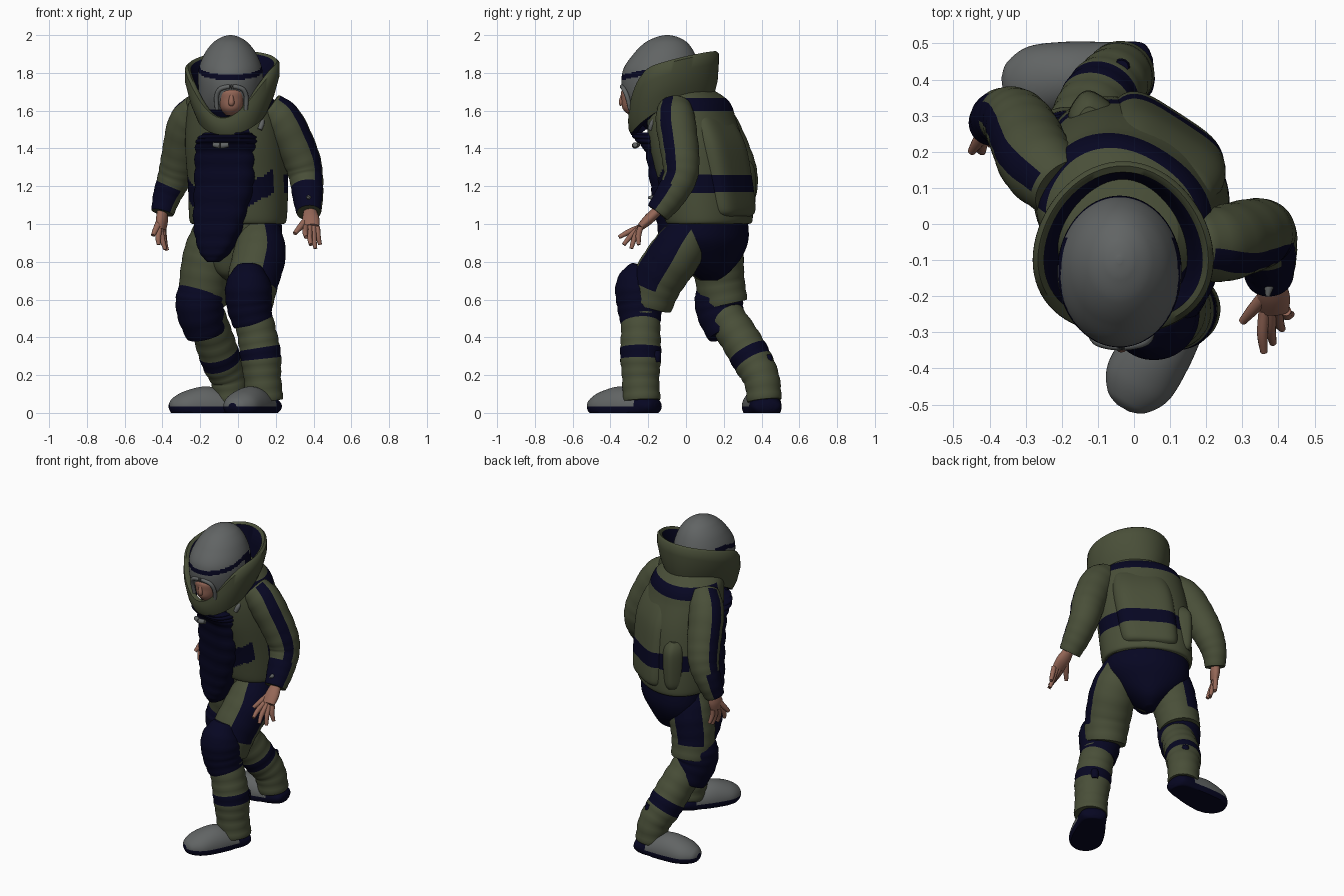
import bpy, bmesh, math
from mathutils import Vector

if "Cube" in bpy.data.objects:
    bpy.data.objects.remove(bpy.data.objects["Cube"], do_unlink=True)

# Materials
OLIVE, NAVY, GRAY, SKIN = range(4)
MATS = []
for label, rgb in (("olive_fabric", (0.067, 0.078, 0.04)), ("navy_fabric", (0.002, 0.002, 0.016)),
                   ("gray_shell", (0.12, 0.128, 0.128)), ("skin", (0.3, 0.135, 0.095))):
    m = bpy.data.materials.new(label)
    m.use_nodes = True
    m.diffuse_color = (*rgb, 1)
    m.node_tree.nodes["Principled BSDF"].inputs["Base Color"].default_value = (*rgb, 1)
    MATS.append(m)

YAW = math.radians(33)
BODY = Vector((-math.sin(YAW), -math.cos(YAW), 0))   # direction the body faces
AHEAD = Vector((0, -1, 0))
UP = Vector((0, 0, 1))


def finish(name, bm):
    bmesh.ops.recalc_face_normals(bm, faces=bm.faces)
    mesh = bpy.data.meshes.new(name)
    bm.to_mesh(mesh)
    bm.free()
    for m in MATS:
        mesh.materials.append(m)
    ob = bpy.data.objects.new(name, mesh)
    bpy.context.collection.objects.link(ob)
    bpy.ops.object.select_all(action='DESELECT')
    ob.select_set(True)
    bpy.context.view_layer.objects.active = ob
    bpy.ops.object.shade_smooth_by_angle(angle=math.radians(50))


def spline(rings, steps):
    """Smooth path through rings of (x, y, z, half width, half depth)."""
    out, last = [], len(rings) - 1
    for i in range(last):
        p = [rings[min(max(k, 0), last)] for k in range(i - 1, i + 3)]
        for s in range(steps):
            t = s / steps
            out.append([b + 0.5 * t * (c - a + t * (2*a - 5*b + 4*c - d + t * (3*(b - c) + d - a)))
                        for a, b, c, d in zip(*p)])
    return out + [list(rings[-1])]


def loft(name, rings, rule, face=BODY, flat=False, n=48, steps=8, power=2.0, ripple=0.0, floor=None):
    """Skin round sections along a path; rule is a material or f(point, ring position, angle)."""
    rings = [r if len(r) == 5 else (*r, r[3]) for r in rings]
    path = spline(rings, steps)
    pos = [Vector(p[:3]) for p in path]
    bm = bmesh.new()
    loops = []
    for i, (x, y, z, w, d) in enumerate(path):
        t = UP if flat else (pos[min(i + 1, len(pos) - 1)] - pos[max(i - 1, 0)]).normalized()
        t = -t if t.z < 0 else t
        f = (face - t * face.dot(t)).normalized()
        side = t.cross(f)
        k = 1 + ripple * (abs(math.sin(math.tau * i / steps)) - 0.5)
        loop = []
        for j in range(n):
            c, s = (math.copysign(abs(v) ** (2 / power), v)
                    for v in (math.cos(j / n * math.tau), math.sin(j / n * math.tau)))
            p = pos[i] + (f * c * d + side * s * w) * k
            if floor is not None:
                p.z = max(p.z, floor)
            loop.append(bm.verts.new(p))
        loops.append(loop)

    def paint(fc, u, a):
        fc.material_index = rule(fc.calc_center_median(), u, a) if callable(rule) else rule
    for i in range(len(loops) - 1):
        for j in range(n):
            k = (j + 1) % n
            fc = bm.faces.new((loops[i][j], loops[i][k], loops[i + 1][k], loops[i + 1][j]))
            paint(fc, (i + 0.5) / steps, ((j + 0.5) / n * 360 + 180) % 360 - 180)
    for loop, u in ((loops[0], 0), (loops[-1], len(rings) - 1)):
        paint(bm.faces.new(loop), u, 180)
    finish(name, bm)


# Jacket with belt band, yoke stripe and hip pockets
def jacket_rule(p, u, a):
    belt = 1.165 < p.z < 1.26 and abs(a) > 97
    yoke = 1.6 < p.z < 1.665 and abs(a) > 60
    slant = (abs(a) - 30) * .002
    pocket = 1.08 + slant < p.z < 1.2 + slant and 25 < abs(a) < 74
    strap = p.z > 1.45 and 30 < a < 45
    return NAVY if belt or yoke or pocket or strap else OLIVE


loft("jacket", [(0, .12, 1.0, .255, .185), (0, .12, 1.03, .27, .205), (0, .1, 1.2, .275, .215),
                (-.01, .06, 1.4, .275, .23), (-.02, .03, 1.55, .26, .215), (-.03, .015, 1.65, .23, .195),
                (-.03, -.02, 1.72, .15, .14)], jacket_rule, flat=True, n=72, steps=16, power=2.2)

# Raised back plate
back = [(z, r, w, d) for z, r, w, d in ((1.04, .1, .14, .1), (1.08, .1, .17, .13), (1.25, .1, .18, .145),
                                        (1.42, .1, .18, .145), (1.54, .08, .16, .13), (1.59, .07, .13, .1))]
loft("back_plate", [(-BODY.x * r, .09 - (z - 1.2) * .2 - BODY.y * r, z, w, d) for z, r, w, d in back],
     lambda p, u, a: NAVY if 1.165 < p.z < 1.26 else OLIVE, flat=True, steps=16, power=4)
loft("side_pouch", [(-.12, .3, 1.05, .045), (-.12, .305, 1.1, .055), (-.12, .305, 1.28, .055),
                    (-.12, .285, 1.35, .035)], OLIVE, flat=True, n=24, power=3)

# Quilted bib with groin flap
loft("front_bib", [(-.13, -.05, .8, .03, .04), (-.12, -.05, .86, .085, .07), (-.1, -.05, 1.0, .135, .09),
                   (-.065, -.06, 1.2, .165, .11), (-.055, -.08, 1.38, .17, .12), (-.055, -.14, 1.45, .16, .12),
                   (-.055, -.21, 1.485, .12, .07)], NAVY, face=Vector((-.33, -.94, 0)), flat=True,
     power=2.8, ripple=.05)
loft("bib_handle", [(-.13, -.255, 1.42, .013), (-.09, -.27, 1.415, .016), (-.05, -.27, 1.42, .013)],
     GRAY, face=UP, n=12)
loft("chest_buckle", [(.115, -.19, 1.5, .012), (.125, -.18, 1.53, .014), (.13, -.16, 1.56, .01)], GRAY, n=12)

# Pelvis
loft("pelvis", [(0, .12, 1.04, .245, .185), (0, .13, .92, .245, .18), (-.02, .13, .82, .19, .15),
                (-.02, .12, .74, .09, .11), (-.02, .12, .7, .03, .05)],
     lambda p, u, a: OLIVE if abs(a) < 60 else NAVY, flat=True)


# Legs
def leg(side, panel, thigh, knee, shin, heel, toe):
    loft(side + "_thigh", thigh, lambda p, u, a: NAVY if abs(a - panel) < 36 and .1 < u < 2.2 else OLIVE,
         ripple=.02)
    loft(side + "_knee_pad", knee, NAVY, ripple=.03)
    loft(side + "_shin", shin, lambda p, u, a: NAVY if 1.65 < u < 2.15 else OLIVE, ripple=.04)
    strap = Vector(shin[2][:3]) - BODY * .1
    loft(side + "_strap_buckle", [(*(strap + UP * .03), .02), (*strap, .025), (*(strap - UP * .03), .02)],
         NAVY, n=12)
    # boot: fraction of length, half width, top height
    a, b = Vector((*heel, 0)), Vector((*toe, 0))
    rings = [(*a.lerp(b, f)[:2], .035, w, top - .035) for f, w, top in
             ((0, .03, .055), (.06, .075, .08), (.3, .088, .12), (.55, .1, .14), (.8, .098, .115),
              (.95, .062, .08), (1, .02, .05))]
    loft(side + "_boot", rings, lambda p, u, a: GRAY if p.z > .036 and 1.8 < u < 5.9 else NAVY,
         face=UP, floor=0.0)


leg("left", 92,
    [(.11, .04, .98, .11), (.115, -.05, .85, .138), (.08, -.15, .7, .135), (.06, -.195, .57, .122)],
    [(.06, -.22, .77, .07), (.055, -.25, .68, .12), (.06, -.245, .57, .12), (.08, -.24, .47, .104)],
    [(.07, -.24, .55, .1), (.1, -.24, .42, .104), (.12, -.24, .3, .108), (.13, -.24, .18, .098),
     (.14, -.235, .065, .1)], (.18, -.15), (-.03, -.51))
leg("right", -118,
    [(-.12, .14, .98, .11), (-.15, .165, .85, .135), (-.18, .18, .7, .13), (-.185, .205, .575, .123)],
    [(-.195, .15, .74, .07), (-.2, .17, .64, .122), (-.2, .18, .54, .125), (-.17, .22, .42, .106)],
    [(-.17, .2, .52, .1), (-.13, .28, .4, .104), (-.09, .35, .28, .105), (-.05, .4, .18, .095),
     (-.035, .415, .065, .092)], (.055, .43), (-.365, .385))


# Arms with outer stripe and cuff, then hands
def arm(side, sign, stripe, sleeve, palm, tips, thumb):
    def rule(p, u, a):
        band = abs(a * sign - stripe) < 19 and .3 < u < 4
        return NAVY if band or u > 3.45 and -75 < a * sign < 110 else OLIVE
    loft(side + "_sleeve", sleeve, rule, ripple=.025)
    start, end = Vector(palm[0]), Vector(palm[1])
    loft(side + "_palm", [(*start, .025, .03), (*start.lerp(end, .55), .028, .045), (*end, .02, .04)],
         SKIN, face=Vector(palm[2]), n=20)
    across = Vector(palm[2]) * .03
    for i, tip in enumerate(tips):
        base = end + across * (i * 2 / 3 - 1)
        tip = Vector(tip)
        mid = base.lerp(tip, .5) + BODY * .008
        loft(f"{side}_finger_{i + 1}", [(*base, .015), (*mid, .015), (*tip, .01)], SKIN, face=Vector((1, .2, .1)),
             n=12, steps=4)
    base = start.lerp(end, .35)
    loft(side + "_thumb", [(*base, .02), (*base.lerp(Vector(thumb), .6), .017), (*thumb, .011)],
         SKIN, face=UP, n=12, steps=4)


arm("left", 1, 88, [(.16, -.06, 1.61, .09), (.24, -.055, 1.54, .105), (.33, -.03, 1.36, .1),
                    (.36, -.03, 1.25, .09), (.37, -.09, 1.14, .08), (.375, -.15, 1.06, .065)],
    ((.38, -.14, 1.08), (.39, -.24, .985), (1, 0, 0)),
    [(.36, -.355, .93), (.385, -.33, .89), (.41, -.29, .87), (.435, -.25, .89)], (.3, -.27, .95))
arm("right", -1, 68, [(-.2, .1, 1.61, .09), (-.265, .165, 1.53, .105), (-.305, .25, 1.36, .1),
                      (-.335, .29, 1.25, .09), (-.375, .295, 1.15, .075), (-.4, .275, 1.06, .06)],
    ((-.4, .28, 1.08), (-.405, .26, .97), (.4, .9, 0)),
    [(-.42, .2, .89), (-.385, .22, .865), (-.375, .26, .86), (-.38, .3, .88)], (-.45, .2, .94))
loft("cuff_stud", [(.37, -.2, 1.14, .006), (.375, -.165, 1.14, .014), (.38, -.12, 1.14, .012)], GRAY, face=UP, n=12)


# Helmet with dark brow band and lining
def helmet_rule(p, u, a):
    brow = 1.762 + min((a / 90) ** 2, 1) * .055
    band = abs(a) < 115 and brow < p.z < brow + .028
    lining = p.z < 1.605 or abs(a) > 95 and p.z < brow
    return NAVY if band or lining else GRAY


loft("helmet", [(-.04, -.1, 1.5, .1, .11), (-.04, -.12, 1.6, .155, .165), (-.04, -.13, 1.7, .168, .205),
                (-.04, -.13, 1.81, .17, .205), (-.04, -.115, 1.9, .138, .163), (-.04, -.105, 1.96, .092, .112),
                (-.04, -.1, 1.99, .045, .055), (-.04, -.1, 2.0, .008, .01)],
     helmet_rule, face=AHEAD, flat=True, n=80, steps=16)

# Face and the frame around its opening
loft("face", [(-.035, -.26, 1.575, .03, .04), (-.035, -.265, 1.61, .058, .07), (-.035, -.268, 1.66, .07, .074),
              (-.035, -.275, 1.705, .066, .066), (-.035, -.27, 1.73, .03, .03)], SKIN, face=AHEAD, flat=True, n=32)
loft("nose", [(-.035, -.335, 1.63, .012), (-.035, -.34, 1.645, .016), (-.035, -.334, 1.69, .009)],
     SKIN, face=AHEAD, n=12)
for label, sx in (("right", -1), ("left", 1)):
    loft(label + "_visor_frame",
         [(-.035 + sx * .076, -.295, 1.605, .011), (-.035 + sx * .079, -.31, 1.67, .012),
          (-.035 + sx * .064, -.327, 1.71, .012), (-.035 + sx * .03, -.336, 1.725, .012),
          (-.035, -.338, 1.727, .012)], GRAY, face=AHEAD, n=12)

# Tall collar, high behind and open in front, turned slightly toward the body's facing
bm = bmesh.new()
N, loops = 72, []
for j in range(N):
    ang = j / N * math.tau
    c, s, tilt = math.cos(ang), math.sin(ang), math.cos(ang + .2)
    top = 1.85 - .065 * tilt - .22 * max(tilt, 0) ** 3
    low = 1.6 - .11 * tilt - .02 * tilt * tilt
    loop = []
    for h, inset in ((0, .0), (.3, -.01), (.7, -.006), (.95, .0), (1, .014), (.95, .03), (.5, .03), (0, .03)):
        rx = .19 + .06 * min(h * 1.3, 1) - inset
        ry = .22 - .03 * c + h * (.02 - .005 * c) - inset
        loop.append(bm.verts.new((-.03 + rx * s, -.1 - ry * c, low + (top - low) * h)))
    loops.append(loop)
for j in range(N):
    p, q = loops[j], loops[(j + 1) % N]
    for k in range(8):
        fc = bm.faces.new((p[k], q[k], q[(k + 1) % 8], p[(k + 1) % 8]))
        fc.material_index = NAVY if k >= 5 else OLIVE
finish("collar", bm)
